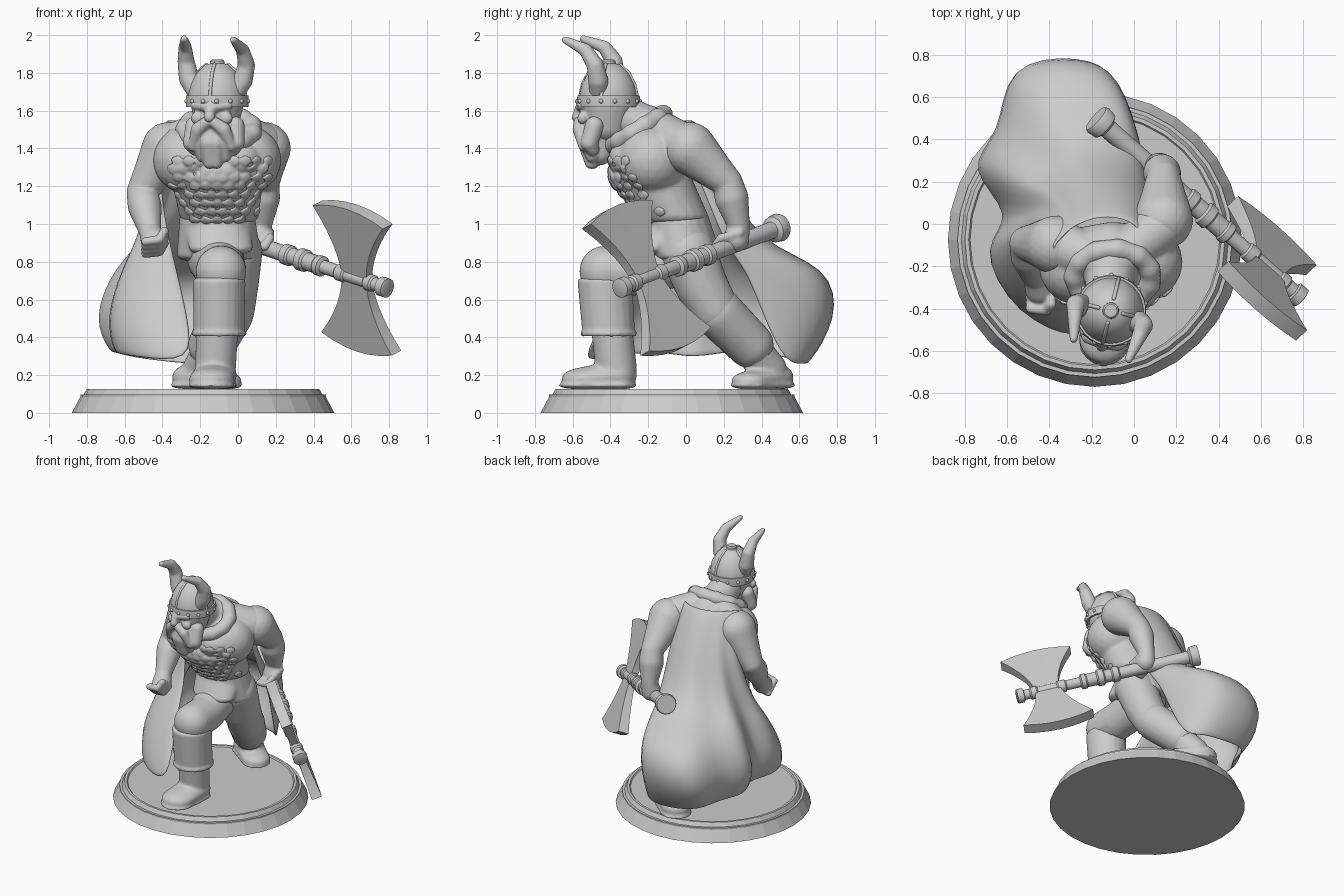
import bpy, bmesh
from math import sin, cos, pi, radians
from mathutils import Vector, Matrix
from mathutils.bvhtree import BVHTree

cube = bpy.data.objects.get("Cube")
if cube:
    bpy.data.objects.remove(cube)

grey = bpy.data.materials.new("light_grey")
grey.use_nodes = True
GREY = (0.6, 0.6, 0.6, 1)
grey.diffuse_color = GREY
grey.node_tree.nodes["Principled BSDF"].inputs["Base Color"].default_value = GREY


def make(name, bm, smooth=40):
    bmesh.ops.recalc_face_normals(bm, faces=bm.faces)
    mesh = bpy.data.meshes.new(name)
    bm.to_mesh(mesh)
    bm.free()
    mesh.materials.append(grey)
    ob = bpy.data.objects.new(name, mesh)
    bpy.context.collection.objects.link(ob)
    if smooth:
        bpy.ops.object.select_all(action="DESELECT")
        ob.select_set(True)
        bpy.context.view_layer.objects.active = ob
        bpy.ops.object.shade_smooth_by_angle(angle=radians(smooth))
    return ob


def hull(bm, *balls):
    """Add the convex hull of balls, each (centre, radius or radii)."""
    part = bmesh.new()
    for centre, r in balls:
        size = Vector((r, r, r)) if isinstance(r, (int, float)) else Vector(r)
        bmesh.ops.create_icosphere(part, subdivisions=3, radius=1,
                                   matrix=Matrix.LocRotScale(Vector(centre), None, size))
    if len(balls) > 1:
        bmesh.ops.delete(part, geom=part.edges[:], context="EDGES_FACES")
        bmesh.ops.convex_hull(part, input=part.verts[:])
        bmesh.ops.delete(part, geom=[v for v in part.verts if not v.link_faces], context="VERTS")
    bmesh.ops.recalc_face_normals(part, faces=part.faces)
    temp = bpy.data.meshes.new("temp")
    part.to_mesh(temp)
    part.free()
    bm.from_mesh(temp)
    bpy.data.meshes.remove(temp)


def chain(bm, *balls):
    for a, b in zip(balls, balls[1:]):
        hull(bm, a, b)


def sculpt(name, bm, voxel=0.012, rounds=4):
    """Fuse overlapping volumes into one smooth skin."""
    ob = make(name, bm)
    fuse = ob.modifiers.new("fuse", "REMESH")
    fuse.mode = "VOXEL"
    fuse.voxel_size = voxel
    fuse.use_smooth_shade = True
    ob.modifiers.new("soften", "SMOOTH").iterations = rounds


def lathe(name, profile, matrix, sides=32, smooth=40):
    bm = bmesh.new()
    vs = [bm.verts.new((r, 0, z)) for r, z in profile]
    es = [bm.edges.new(pair) for pair in zip(vs, vs[1:])]
    bmesh.ops.spin(bm, geom=vs + es, axis=(0, 0, 1), cent=(0, 0, 0), angle=2 * pi, steps=sides)
    bmesh.ops.remove_doubles(bm, verts=bm.verts, dist=0.0005)
    bm.transform(matrix)
    make(name, bm, smooth)


# Display base
lathe("base", [(0, 0), (.695, 0), (.65, .085), (.65, .097), (.632, .097), (.615, .127),
               (.597, .127), (.59, .118), (0, .118)],
      Matrix.Translation((-.185, -.075, 0)), 32, 0)

# Torso: chest, belly, shoulders and neck
bm = bmesh.new()
hull(bm, ((-.27, -.2, 1.34), .18), ((.05, -.18, 1.34), .18), ((-.11, -.12, 1.46), .13))
hull(bm, ((-.11, -.2, 1.27), (.25, .21, .15)), ((-.1, -.06, 1.04), (.21, .18, .06)))
hull(bm, ((-.35, -.1, 1.41), .12), ((-.11, -.2, 1.53), .1))
hull(bm, ((.12, -.02, 1.42), .12), ((-.11, -.2, 1.53), .1))
chain(bm, ((-.11, -.2, 1.5), .12), ((-.12, -.34, 1.58), .11))
for x in (-.22, .0):
    hull(bm, ((x, -.31, 1.35), (.12, .1, .09)))
skin = BVHTree.FromBMesh(bm)
sculpt("torso", bm)

# Overlapping scales of the mail shirt, laid on the front of the torso
bm = bmesh.new()
for row in range(8):
    for col in range(-4, 5):
        x = -.11 + (col + row % 2 / 2) * .06
        hit = skin.ray_cast(Vector((x, -2, 1.02 + row * .045)), Vector((0, 1, 0)))
        if hit[0] and hit[1].y < -.3:
            turn = hit[1].to_track_quat("Z", "Y").to_matrix().to_4x4()
            bmesh.ops.create_uvsphere(bm, u_segments=10, v_segments=6, radius=1,
                                      matrix=Matrix.Translation(hit[0]) @ turn
                                      @ Matrix.Diagonal((.036, .03, .011, 1)))
sculpt("mail_scales", bm, .008, 1)

# Arms with muscle, forearm and hand
arms = {
    "left_arm": ((.14, .02, 1.4), (.14, .22, 1.22), (.12, .28, .99), (.115, .265, .92)),
    "right_arm": ((-.37, -.1, 1.4), (-.51, -.09, 1.17), (-.465, -.26, .96), (-.445, -.31, .91)),
}
for name, joints in arms.items():
    shoulder, elbow, wrist, fist = map(Vector, joints)
    bm = bmesh.new()
    chain(bm, (shoulder, .14), (shoulder.lerp(elbow, .55), .105), (elbow, .08),
          (elbow.lerp(wrist, .35), .09), (wrist, .058), (fist, .07))
    across = (wrist - elbow).cross(Vector((1, 0, 0))).normalized()
    for k in range(4):
        knuckle = fist + across * (k - 1.5) * .034
        chain(bm, (knuckle + Vector((.055, -.03, .02)), .024),
              (knuckle + Vector((.03, -.06, -.025)), .024), (knuckle + Vector((-.045, -.05, -.035)), .024))
    sculpt(name, bm, .009, 3)

# Tunic skirt, draped forward over the front thigh
bm = bmesh.new()
hull(bm, ((-.11, -.05, 1.04), (.2, .17, .05)), ((-.1, 0, .83), (.225, .19, .04)))
hull(bm, ((-.11, -.06, 1.0), (.18, .15, .05)), ((-.09, -.17, .87), (.17, .1, .04)))
sculpt("tunic_skirt", bm)

# Front leg: thigh, knee, gaiter and boot
bm = bmesh.new()
chain(bm, ((-.12, -.02, .82), .15), ((-.09, -.28, .755), .135), ((-.09, -.43, .75), .135))
sculpt("front_thigh", bm)
bm = bmesh.new()
hull(bm, ((-.1, -.43, .7), (.14, .145, .03)), ((-.1, -.41, .43), (.135, .14, .02)))
chain(bm, *[((-.1 + .13 * cos(a), -.41 + .135 * sin(a), .42), .016) for a in [pi * k / 8 for k in range(17)]])
sculpt("front_gaiter", bm, .011, 2)
bm = bmesh.new()
hull(bm, ((-.11, -.39, .42), .11), ((-.12, -.37, .24), .11))
hull(bm, ((-.12, -.36, .2), (.115, .1, .08)), ((-.14, -.54, .18), (.12, .12, .06)))
hull(bm, ((-.12, -.36, .145), (.12, .1, .02)), ((-.14, -.55, .145), (.125, .125, .02)))
sculpt("front_boot", bm)

# Back leg, stretched out behind
bm = bmesh.new()
chain(bm, ((-.02, .01, .85), .15), ((-.03, .08, .68), .14), ((-.04, .15, .55), .13))
sculpt("back_thigh", bm)
bm = bmesh.new()
chain(bm, ((-.05, .17, .53), .135), ((-.14, .34, .36), .125))
sculpt("back_gaiter", bm)
bm = bmesh.new()
chain(bm, ((-.13, .33, .36), .1), ((-.2, .44, .23), .095))
hull(bm, ((-.24, .47, .19), (.11, .1, .07)), ((-.08, .34, .17), (.1, .1, .05)))
hull(bm, ((-.24, .47, .145), (.12, .11, .02)), ((-.08, .34, .145), (.105, .105, .02)))
sculpt("back_boot", bm)

# Cape: lofted rows from shoulders to hem, folded into a back, a side and a front lobe
heights = (1.56, 1.25, .88, .77, .5, .25)
rows = (
    [(.07, -.1), (.01, 0), (-.1, .03), (-.2, .02), (-.27, -.01), (-.3, -.03), (-.33, -.06), (-.35, -.08), (-.37, -.1), (-.38, -.14)],
    [(.07, .07), (.02, .15), (-.09, .21), (-.2, .2), (-.27, .14), (-.34, .14), (-.38, .08), (-.42, .06), (-.44, .01), (-.43, -.04)],
    [(.06, .2), (.01, .31), (-.12, .36), (-.31, .37), (-.39, .22), (-.54, .2), (-.46, .03), (-.56, -.03), (-.49, -.12), (-.35, -.15)],
    [(.04, .3), (-.06, .68), (-.2, .77), (-.54, .75), (-.54, .42), (-.7, .27), (-.48, .03), (-.64, -.06), (-.53, -.2), (-.32, -.26)],
    [(.01, .4), (-.09, .73), (-.28, .81), (-.64, .78), (-.64, .42), (-.84, .27), (-.55, .03), (-.75, -.1), (-.58, -.39), (-.25, -.43)],
    [(-.03, .53), (-.12, .62), (-.3, .64), (-.54, .61), (-.55, .4), (-.72, .26), (-.5, .03), (-.69, -.12), (-.56, -.44), (-.22, -.57)],
)
bm = bmesh.new()
grid = [[bm.verts.new((x, y, z + .25 * max(0, -x - .4) * (z < .4))) for x, y in row]
        for z, row in zip(heights, rows)]
for low, high in zip(grid, grid[1:]):
    for i in range(len(low) - 1):
        bm.faces.new((low[i], low[i + 1], high[i + 1], high[i]))
cape = make("cape", bm, 180)
cloth = cape.modifiers.new("cloth", "SOLIDIFY")
cloth.thickness, cloth.offset = .035, 0
rounding = cape.modifiers.new("round", "SUBSURF")
rounding.levels = rounding.render_levels = 2

# Fur collar: a lumpy ring, high at the nape and low under the beard
bm = bmesh.new()
ring = [2 * pi * k / 22 for k in range(23)]
chain(bm, *[((-.1 + .18 * cos(a), -.25 + .13 * sin(a), 1.5 + .08 * sin(a)), .046 + .007 * (k % 2))
            for k, a in enumerate(ring)])
sculpt("fur_collar", bm, .011, 2)

# Head with nose, brows and cheeks, turned slightly to its right
turn = Matrix.Translation((-.11, -.41, 1.65)) @ Matrix.Rotation(radians(-14), 4, "Z")
bm = bmesh.new()
hull(bm, ((0, .0, -.02), (.14, .145, .1)), ((0, -.01, -.13), (.11, .12, .09)))
hull(bm, ((0, -.15, -.01), .022), ((0, -.17, -.085), .03))
for s in (-1, 1):
    hull(bm, ((s * .02, -.15, -.03), .025), ((s * .09, -.12, -.02), .025))
    hull(bm, ((s * .075, -.12, -.09), (.04, .03, .035)))
bm.transform(turn)
sculpt("head", bm, .009, 2)

# Moustache and beard locks
bm = bmesh.new()
for s in (-1, 1):
    chain(bm, ((s * .02, -.155, -.11), .03), ((s * .07, -.14, -.15), .038), ((s * .105, -.11, -.24), .026))
    for k in range(3):
        x = s * (.02 + .045 * k)
        chain(bm, ((x, -.09 + .02 * k, -.13), .05), ((x * 1.1, -.115 + .02 * k, -.22), .046),
              ((x * .95, -.09 + .015 * k, -.325 + .035 * k), .034))
hull(bm, ((0, -.06, -.13), .09), ((0, -.05, -.27), .07))
bm.transform(turn)
sculpt("beard", bm, .008, 1)

# Helmet dome with brow band, crown knob, ribs and rivets
lathe("helmet_dome", [(.155, -.03), (.155, .03), (.142, .09), (.11, .15), (.065, .193), (0, .208)], turn)
lathe("helmet_band", [(.15, -.03), (.165, -.03), (.168, 0), (.165, .03), (.15, .03)], turn)
lathe("helmet_knob", [(.04, .18), (.038, .212), (.03, .22), (0, .22)], turn, 16)
bm = bmesh.new()
for k in range(4):
    a = pi / 2 * k
    chain(bm, *[((r * cos(a), r * sin(a), z), .009)
                for r, z in ((.155, .03), (.142, .09), (.11, .15), (.06, .195))])
for k in range(14):
    a = 2 * pi * k / 14
    hull(bm, ((.166 * cos(a), .166 * sin(a), 0), .012))
bm.transform(turn)
make("helmet_ribs_and_rivets", bm)

# Horns
horns = {
    "right_horn": ((-.22, -.4, 1.7), (-.26, -.38, 1.77), (-.275, -.38, 1.86), (-.28, -.43, 1.935), (-.285, -.545, 1.98)),
    "left_horn": ((-.015, -.46, 1.7), (.025, -.465, 1.76), (.045, -.48, 1.84), (.025, -.53, 1.92), (-.025, -.64, 1.975)),
}
for name, path in horns.items():
    bm = bmesh.new()
    chain(bm, *zip(path, (.052, .054, .046, .036, .02)))
    sculpt(name, bm, .009, 6)

# Axe frame: Z runs along the shaft, X across the blades
start, end = Vector((-.18, .5, .985)), Vector((.79, -.35, .66))
along = (end - start).normalized()
up = Vector((-.08, -.4, .91))
up = (up - along * up.dot(along)).normalized()
frame = Matrix((up, along.cross(up), along)).transposed().to_4x4()
frame.translation = start
lathe("axe_shaft", [(0, 0), (.07, 0), (.076, .015), (.07, .06), (.046, .075), (.043, .58),
                    (.056, .59), (.056, .63), (.046, .64), (.046, .69), (.06, .7), (.06, .74),
                    (.048, .75), (.048, .82), (.055, .83), (.055, .86), (.036, .87), (.036, .97),
                    (.045, .98), (.045, 1.03), (.036, 1.04), (.036, 1.18), (.045, 1.19), (.045, 1.23),
                    (.036, 1.24), (.036, 1.28), (.052, 1.285), (.052, 1.33), (.04, 1.335), (0, 1.335)],
      frame, 20, 30)

# Double blade: waisted sides, bowed cutting edges, thin in the middle
bm = bmesh.new()
N, REACH = 12, .37
for face_side in (-1, 1):
    sheet = []
    for k in range(-N, N + 1):
        t = k / N
        width, half = .09 + .165 * abs(t) ** 1.8, .022 + .016 * abs(t)
        sheet.append([bm.verts.new((REACH * t + .045 * t * abs(t) * (1 - f * f), face_side * half, 1.11 + f * width))
                      for f in (-1, -.7, -.35, 0, .35, .7, 1)])
    for a, b in zip(sheet, sheet[1:]):
        for i in range(len(a) - 1):
            bm.faces.new((a[i], a[i + 1], b[i + 1], b[i]))
bmesh.ops.bridge_loops(bm, edges=[e for e in bm.edges if e.is_boundary])
bm.transform(frame)
make("axe_blades", bm, 30)
